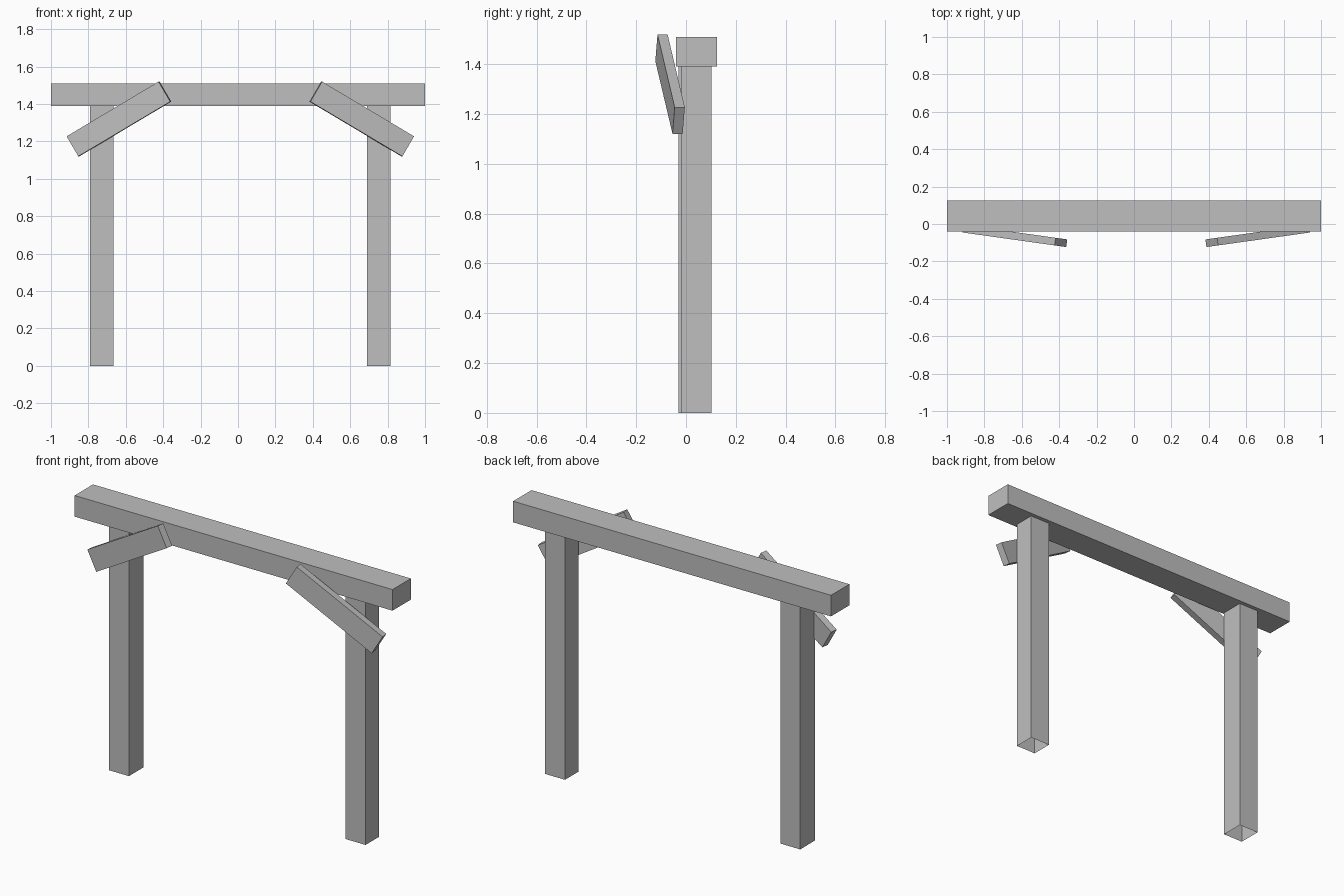
import bpy
import bmesh
from math import radians

default_cube = bpy.data.objects.get("Cube")
if default_cube:
    bpy.data.objects.remove(default_cube, do_unlink=True)

# One plain grey for the whole frame
grey = bpy.data.materials.new("plain_grey")
grey.use_nodes = True
colour = (0.52, 0.52, 0.52, 1)
grey.diffuse_color = colour
grey.node_tree.nodes["Principled BSDF"].inputs["Base Color"].default_value = colour


def box(name, centre, size, rotation=(0, 0, 0), open_bottom=False):
    """Flat-sided timber, optionally without its bottom face."""
    bm = bmesh.new()
    bmesh.ops.create_cube(bm, size=1)
    bmesh.ops.scale(bm, vec=size, verts=bm.verts)
    if open_bottom:
        bm.normal_update()
        bottom = [f for f in bm.faces if f.normal.z < -0.9]
        bmesh.ops.delete(bm, geom=bottom, context="FACES_ONLY")
    mesh = bpy.data.meshes.new(name)
    bm.to_mesh(mesh)
    bm.free()
    mesh.materials.append(grey)
    obj = bpy.data.objects.new(name, mesh)
    obj.location = centre
    obj.rotation_euler = rotation
    bpy.context.collection.objects.link(obj)
    return obj


# Top beam
beam_bottom, beam_top = 1.39, 1.51
box("top_beam", (0, 0.0425, (beam_bottom + beam_top) / 2),
    (2, 0.165, beam_top - beam_bottom))

# Posts and slanted braces, mirrored about a line just off centre
middle = 0.0125
post_back = 0.102
for side, label, post_front in ((-1, "right", -0.03), (1, "left", -0.018)):
    box(label + "_post",
        (middle + side * 0.74, (post_front + post_back) / 2, beam_bottom / 2),
        (0.125, post_back - post_front, beam_bottom), open_bottom=True)
    box(label + "_brace", (middle + side * 0.649, -0.064, 1.32),
        (0.576, 0.041, 0.124),
        (0, side * radians(30.5), side * radians(8)))
